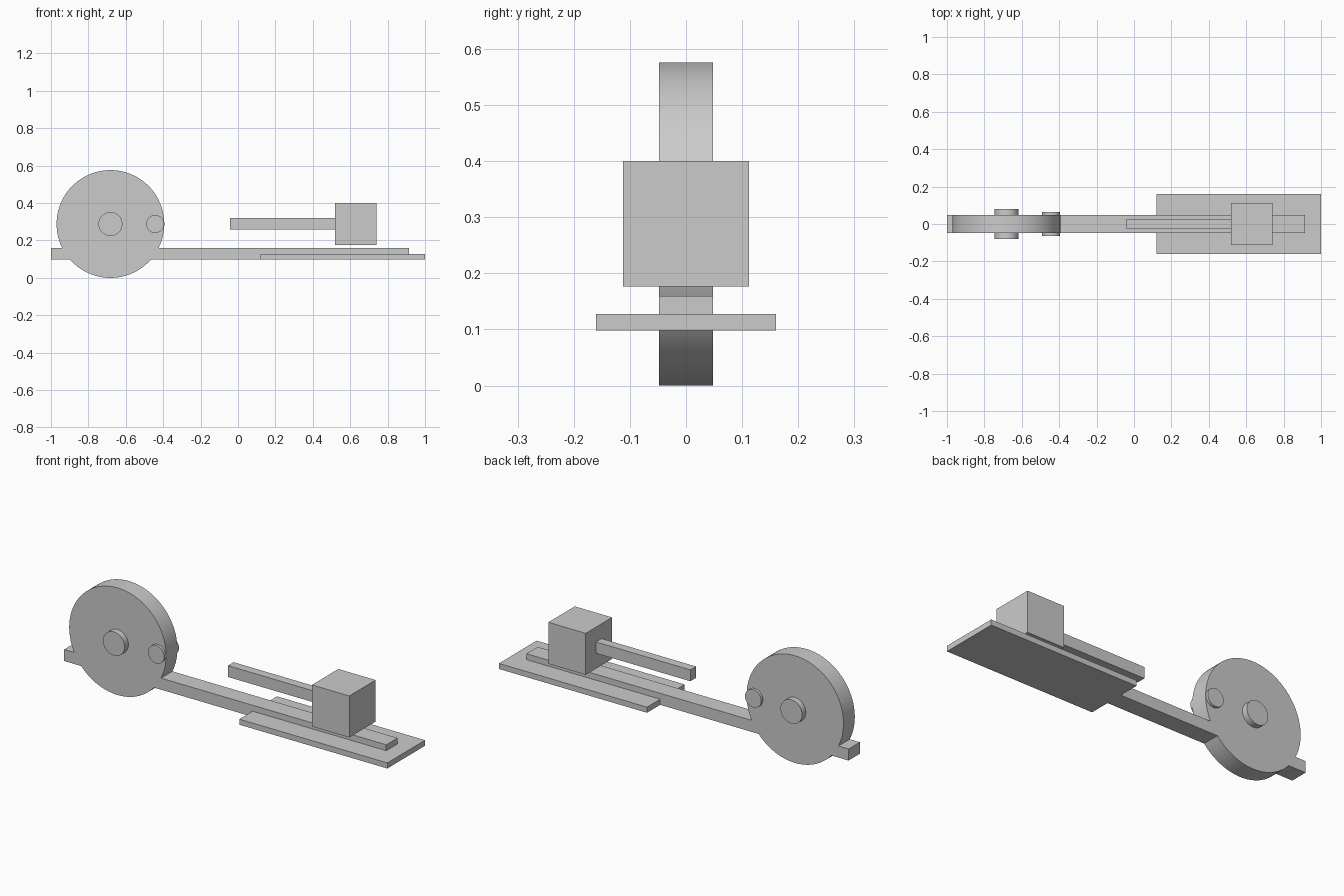
import bpy
import math

default = bpy.data.objects.get("Cube")
if default:
    bpy.data.objects.remove(default, do_unlink=True)

# Single plain grey for every part
grey = bpy.data.materials.new("light_grey")
grey.use_nodes = True
GREY = (0.6, 0.6, 0.6, 1)
grey.diffuse_color = GREY
grey.node_tree.nodes["Principled BSDF"].inputs["Base Color"].default_value = GREY


def finish(name):
    obj = bpy.context.object
    obj.name = name
    bpy.ops.object.transform_apply(location=False, rotation=True, scale=True)
    obj.data.materials.append(grey)
    return obj


def box(name, x0, x1, half_y, z0, z1):
    bpy.ops.mesh.primitive_cube_add(size=1, location=((x0 + x1) / 2, 0, (z0 + z1) / 2))
    bpy.context.object.scale = (x1 - x0, 2 * half_y, z1 - z0)
    return finish(name)


def disc(name, x, z, radius, half_y):
    # Cylinder lying along y
    bpy.ops.mesh.primitive_cylinder_add(
        vertices=96, radius=radius, depth=2 * half_y,
        location=(x, 0, z), rotation=(math.pi / 2, 0, 0))
    obj = finish(name)
    bpy.ops.object.shade_smooth_by_angle(angle=math.radians(30))
    return obj


# Base: long rail and wide guide plate
box("base_rail", -1.0, 0.915, 0.048, 0.098, 0.16)
box("guide_plate", 0.12, 1.0, 0.16, 0.098, 0.128)

# Crank wheel with its axle and offset pin
AXLE_Z = 0.288
disc("crank_wheel", -0.682, AXLE_Z, 0.288, 0.048)
disc("axle", -0.682, AXLE_Z, 0.064, 0.08)
disc("crank_pin", -0.443, AXLE_Z, 0.048, 0.063)

# Sliding block with its push rod
box("slider_block", 0.518, 0.74, 0.112, 0.177, 0.4)
box("push_rod", -0.043, 0.53, 0.024, 0.259, 0.32)
